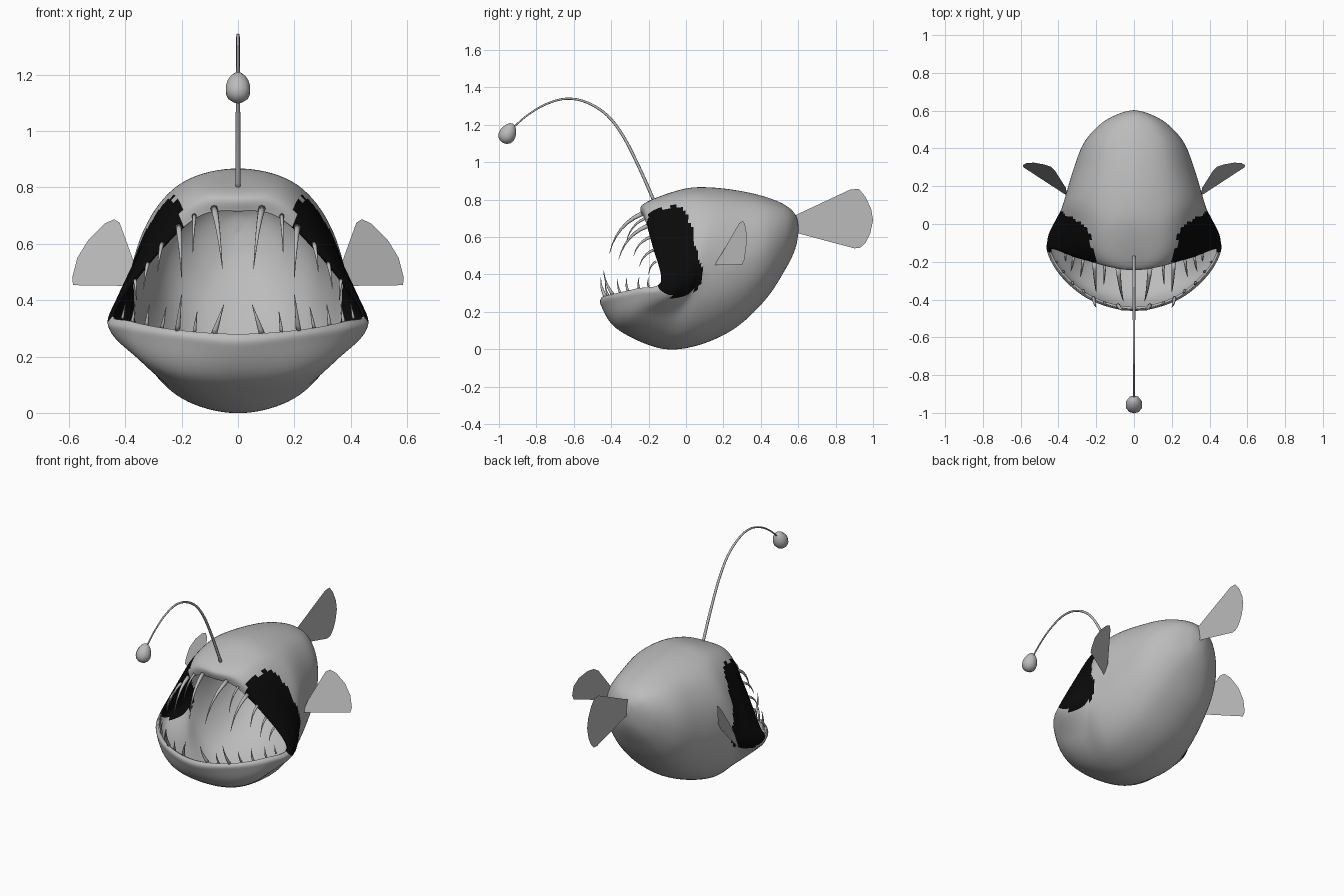
import bpy, bmesh, math
from mathutils import Vector, Matrix

if "Cube" in bpy.data.objects:
    bpy.data.objects.remove(bpy.data.objects["Cube"])


def material(name, c):
    m = bpy.data.materials.new(name)
    m.diffuse_color = (c, c, c, 1)
    m.use_nodes = True
    m.node_tree.nodes["Principled BSDF"].inputs["Base Color"].default_value = m.diffuse_color
    return m


GREY = material("skin_grey", 0.5)
BLACK = material("patch_black", 0.003)


def finish(name, bm, mats=(GREY,), smooth=True):
    me = bpy.data.meshes.new(name)
    bm.to_mesh(me)
    bm.free()
    for m in mats:
        me.materials.append(m)
    for p in me.polygons:
        p.use_smooth = smooth
    ob = bpy.data.objects.new(name, me)
    bpy.context.collection.objects.link(ob)
    return ob


def spline(pts, sub, closed=False):
    """Catmull-Rom through the points."""
    n, out = len(pts), []
    for i in range(n if closed else n - 1):
        if closed:
            a, b, c, d = (pts[(i + k) % n] for k in (-1, 0, 1, 2))
        else:
            a, b, c, d = (pts[min(max(i + k, 0), n - 1)] for k in (-1, 0, 1, 2))
        for s in range(sub):
            t = s / sub
            out.append(0.5 * (2 * b + (c - a) * t + (2 * a - 5 * b + 4 * c - d) * t * t
                              + (3 * b - a - 3 * c + d) * t ** 3))
    return out if closed else out + [pts[-1]]


def tube(bm, path, r0, r1, sides=8):
    """Tapered round tube along a path."""
    rings = []
    for i, p in enumerate(path):
        d = path[min(i + 1, len(path) - 1)] - path[max(i - 1, 0)]
        rot = d.to_track_quat('Z', 'Y')
        r = r0 + (r1 - r0) * i / (len(path) - 1)
        rings.append([bm.verts.new(p + rot @ Vector((r * math.cos(a), r * math.sin(a), 0)))
                      for a in (2 * math.pi * k / sides for k in range(sides))])
    for lo, hi in zip(rings, rings[1:]):
        for k in range(sides):
            j = (k + 1) % sides
            bm.faces.new((lo[k], lo[j], hi[j], hi[k]))
    bm.faces.new(rings[0][::-1])
    bm.faces.new(rings[-1])


def inside(y, z, poly):
    hit = False
    for (y0, z0), (y1, z1) in zip(poly, poly[1:] + poly[:1]):
        if (z0 > z) != (z1 > z) and y < y0 + (z - z0) / (z1 - z0) * (y1 - y0):
            hit = not hit
    return hit


# Body: half rings (top, two upper, side, two lower, bottom) from mouth rim to tail
front_rings = [
    [(0, -.235, .715), (.14, -.22, .695), (.30, -.18, .555), (.445, -.135, .36),
     (.38, -.265, .325), (.22, -.395, .295), (0, -.45, .28)],
    [(0, -.24, .765), (.16, -.215, .745), (.31, -.16, .585), (.46, -.115, .34),
     (.395, -.265, .29), (.23, -.40, .26), (0, -.455, .235)],
    [(0, -.16, .81), (.18, -.14, .785), (.32, -.09, .62), (.45, -.05, .33),
     (.36, -.24, .20), (.21, -.34, .13), (0, -.37, .11)],
    [(0, 0, .86), (.2, 0, .81), (.33, 0, .625), (.41, .03, .36),
     (.32, -.08, .17), (.18, -.13, .05), (0, -.15, .008)],
]
# Rear rings: top y, bottom y, top z, bottom z, half width, height of widest point
rear = [(.14, .04, .865, .015, .38, .42), (.30, .25, .845, .105, .325, .47),
        (.44, .42, .81, .26, .265, .54), (.54, .53, .765, .425, .17, .60),
        (.59, .585, .71, .54, .07, .63), (.603, .603, .64, .64, 0, .64)]
rings = [[Vector(p) for p in r] for r in front_rings]
for ty, by, tz, bz, w, mz in rear:
    ring = []
    for k in range(7):
        a = math.pi * k / 6
        c = math.cos(a)
        z = mz + (tz - mz if c > 0 else mz - bz) * c
        ring.append(Vector((w * math.sin(a) ** 0.85 if 0 < k < 6 else 0,
                            by + (ty - by) * (c + 1) / 2, z)))
    rings.append(ring)
loops = []
for r in rings:
    full = r + [Vector((-p.x, p.y, p.z)) for p in r[-2:0:-1]]
    loops.append(spline(full, 9, True))
cols = [spline(list(c), 8) for c in zip(*loops)]
bm = bmesh.new()
grid = [[bm.verts.new(p) for p in c] for c in cols]
n = len(grid)
for j in range(n):
    a, b = grid[j], grid[(j + 1) % n]
    for k in range(len(a) - 1):
        bm.faces.new((a[k], b[k], b[k + 1], a[k + 1]))
bmesh.ops.remove_doubles(bm, verts=bm.verts[:], dist=1e-5)
# Dark cheek patches, chosen by side outline
patch = [(-.2, .74), (-.17, .76), (-.1, .75), (-.08, .77), (-.02, .76), (.03, .66), (.05, .55),
         (.09, .42), (.07, .33), (0, .29), (-.05, .27), (-.11, .29), (-.15, .34), (-.17, .4),
         (-.2, .5), (-.21, .65)]
for f in bm.faces:
    c = f.calc_center_median()
    f.material_index = int(abs(c.x) > .2 and inside(c.y, c.z, patch))
body = finish("body", bm, (GREY, BLACK))
shell = body.modifiers.new("shell", 'SOLIDIFY')
shell.thickness = 0.012
shell.offset = -1

# Teeth: root, tip, root radius; mirrored left and right
upper = [(.085, -.235, .725, .055, -.41, .51, .013), (.155, -.22, .70, .16, -.32, .57, .008),
         (.21, -.205, .66, .20, -.36, .48, .012), (.27, -.19, .60, .285, -.28, .50, .009),
         (.32, -.175, .53, .335, -.25, .44, .008), (.365, -.16, .47, .36, -.20, .40, .007)]
lower = [(.085, -.43, .28, .05, -.455, .385, .011), (.155, -.415, .285, .145, -.43, .36, .007),
         (.215, -.39, .29, .20, -.44, .42, .010), (.27, -.35, .30, .255, -.365, .375, .007),
         (.325, -.31, .31, .315, -.315, .385, .008), (.375, -.25, .32, .365, -.25, .385, .007),
         (.41, -.20, .335, .40, -.20, .385, .006)]
for name, teeth, bow in (("upper_teeth", upper, Vector((0, -.03, .03))),
                         ("lower_teeth", lower, Vector((0, -.025, 0)))):
    bm = bmesh.new()
    for t in teeth:
        for s in (1, -1):
            a, b = Vector((s * t[0], t[1], t[2])), Vector((s * t[3], t[4], t[5]))
            path = [a.lerp(b, u / 6) + bow * (4 * u / 6 * (1 - u / 6)) * (a - b).length * 3
                    for u in range(7)]
            tube(bm, path, t[6], .001)
    finish(name, bm)

# Lure stalk
stalk = [(-.17, .79), (-.24, .95), (-.33, 1.13), (-.42, 1.25), (-.53, 1.32), (-.64, 1.34),
         (-.75, 1.31), (-.85, 1.25), (-.93, 1.18)]
bm = bmesh.new()
tube(bm, spline([Vector((0, y, z)) for y, z in stalk], 4), .009, .004)
finish("lure_stalk", bm)

# Egg-shaped lure bulb, narrow end toward the stalk
bm = bmesh.new()
bmesh.ops.create_uvsphere(bm, u_segments=10, v_segments=8, radius=1)
for v in bm.verts:
    w = .045 * (1 - .2 * v.co.z)
    v.co = Vector((v.co.x * w, v.co.y * w, v.co.z * .058))
bmesh.ops.transform(bm, verts=bm.verts[:],
                    matrix=Matrix.Translation((0, -.952, 1.155)) @ Matrix.Rotation(-.45, 4, 'X'))
finish("lure_bulb", bm)


def fin(name, pts):
    bm = bmesh.new()
    bm.faces.new([bm.verts.new(p) for p in pts])
    finish(name, bm, smooth=False)


# Flat tail fin and side fins
fin("tail_fin", [(0, y, z) for y, z in (
    (.55, .70), (.57, .71), (.88, .855), (.925, .857), (.96, .815), (.99, .75), (1, .69),
    (.985, .62), (.96, .57), (.93, .542), (.90, .54), (.60, .62), (.55, .63))])
for s, side in ((1, "right"), (-1, "left")):
    fin(side + "_fin", [(s * x, y, z) for x, y, z in (
        (.355, .15, .45), (.585, .30, .453), (.588, .312, .48), (.57, .322, .55),
        (.53, .325, .615), (.475, .315, .67), (.44, .303, .687), (.42, .285, .675),
        (.36, .19, .51))])
